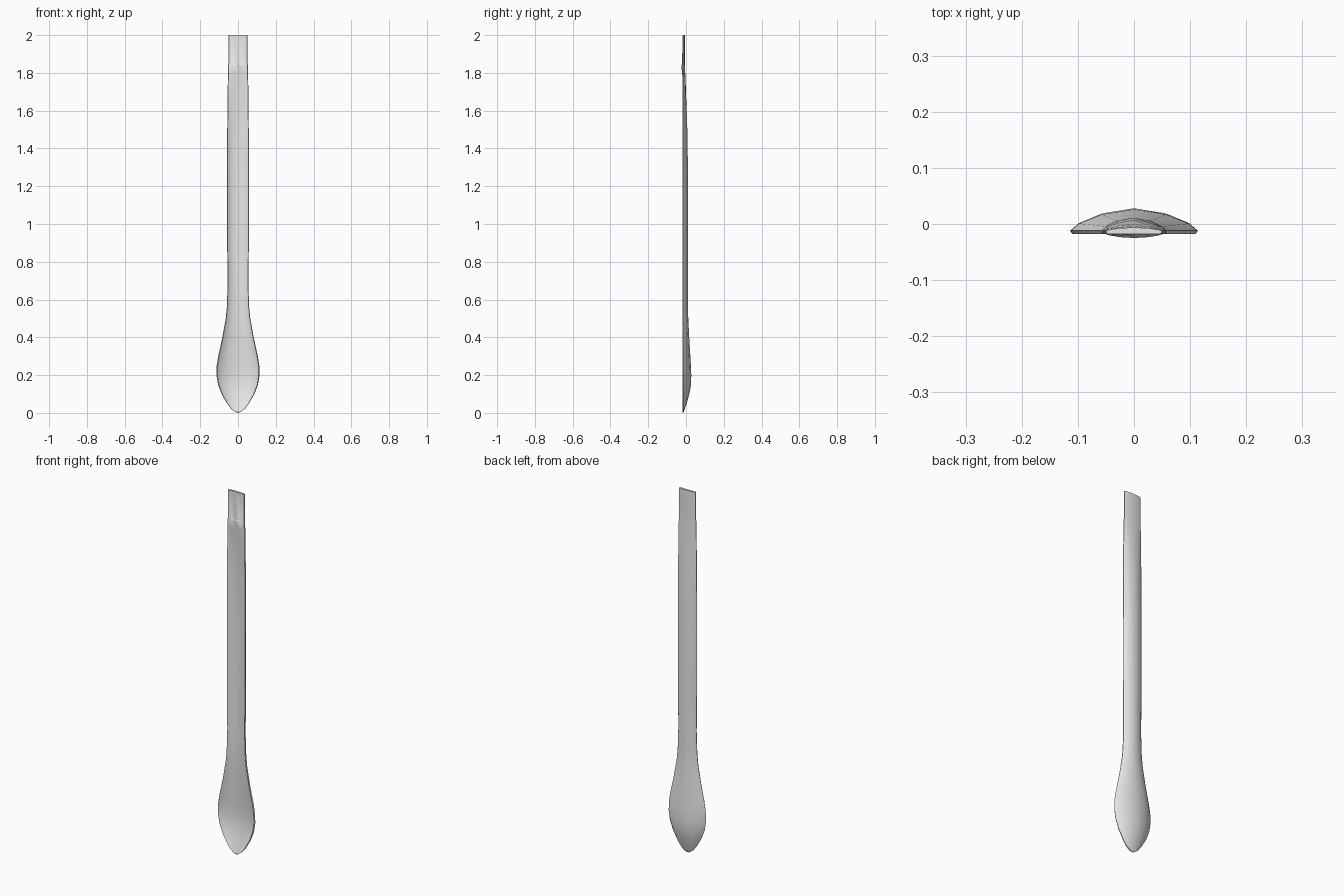
import bpy, bmesh

if "Cube" in bpy.data.objects:
    bpy.data.objects.remove(bpy.data.objects["Cube"])

# Stations up the spoon: z, half width, back centre y, front centre y
STATIONS = [
    (0.004, 0.012, -0.012, -0.018), (0.02, 0.035, -0.007, -0.014),
    (0.05, 0.058, 0.004, -0.005), (0.10, 0.087, 0.018, 0.009),
    (0.15, 0.106, 0.027, 0.018), (0.20, 0.114, 0.028, 0.019),
    (0.25, 0.113, 0.026, 0.017), (0.30, 0.105, 0.023, 0.014),
    (0.40, 0.083, 0.017, 0.008), (0.50, 0.065, 0.012, 0.003),
    (0.56, 0.059, 0.011, 0.001), (0.68, 0.055, 0.011, 0.001),
    (0.95, 0.058, 0.011, 0.001), (1.25, 0.058, 0.011, 0.001),
    (1.50, 0.057, 0.007, -0.002), (1.70, 0.055, 0.000, -0.011),
    (1.80, 0.053, -0.004, -0.021), (1.842, 0.052, -0.006, -0.025),
    (1.847, 0.051, -0.006, -0.021), (2.0, 0.050, -0.006, -0.018),
]
RIM_FRONT, RIM_BACK = -0.018, -0.012


def section(z, w, back, front):
    """Closed cross-section: domed back, scooped front."""
    shape = [(-1, 0), (-0.86, 0.34), (-0.5, 0.77), (0, 1), (0.5, 0.77), (0.86, 0.34), (1, 0)]
    pts = [(u * w, RIM_BACK + t * (back - RIM_BACK), z) for u, t in shape]
    front_shape = [(0.98, 0)] + [(u, t) for u, t in reversed(shape[1:-1])] + [(-0.98, 0)]
    pts += [(u * w * 0.98, RIM_FRONT + t * (front - RIM_FRONT), z) for u, t in front_shape]
    return pts


# Loft the scoop and handle in one skin
bm = bmesh.new()
rings = [[bm.verts.new(p) for p in section(*s)] for s in STATIONS]
n = len(rings[0])
for a, b in zip(rings, rings[1:]):
    for i in range(n):
        j = (i + 1) % n
        bm.faces.new((a[i], a[j], b[j], b[i]))
# Rounded tip and flat handle end
tip = bm.verts.new((0, -0.016, 0))
for i in range(n):
    bm.faces.new((rings[0][(i + 1) % n], rings[0][i], tip))
bm.faces.new(rings[-1])
bmesh.ops.recalc_face_normals(bm, faces=bm.faces)

mesh = bpy.data.meshes.new("spoon_stick")
bm.to_mesh(mesh)
bm.free()
spoon = bpy.data.objects.new("spoon_stick", mesh)
bpy.context.collection.objects.link(spoon)

# Colour
mat = bpy.data.materials.new("pale grey")
mat.diffuse_color = (0.8, 0.8, 0.8, 1)
mat.use_nodes = True
mat.node_tree.nodes["Principled BSDF"].inputs["Base Color"].default_value = mat.diffuse_color
mesh.materials.append(mat)

# Smooth shading with crisp rim
bpy.context.view_layer.objects.active = spoon
spoon.select_set(True)
bpy.ops.object.shade_smooth_by_angle(angle=0.6)
